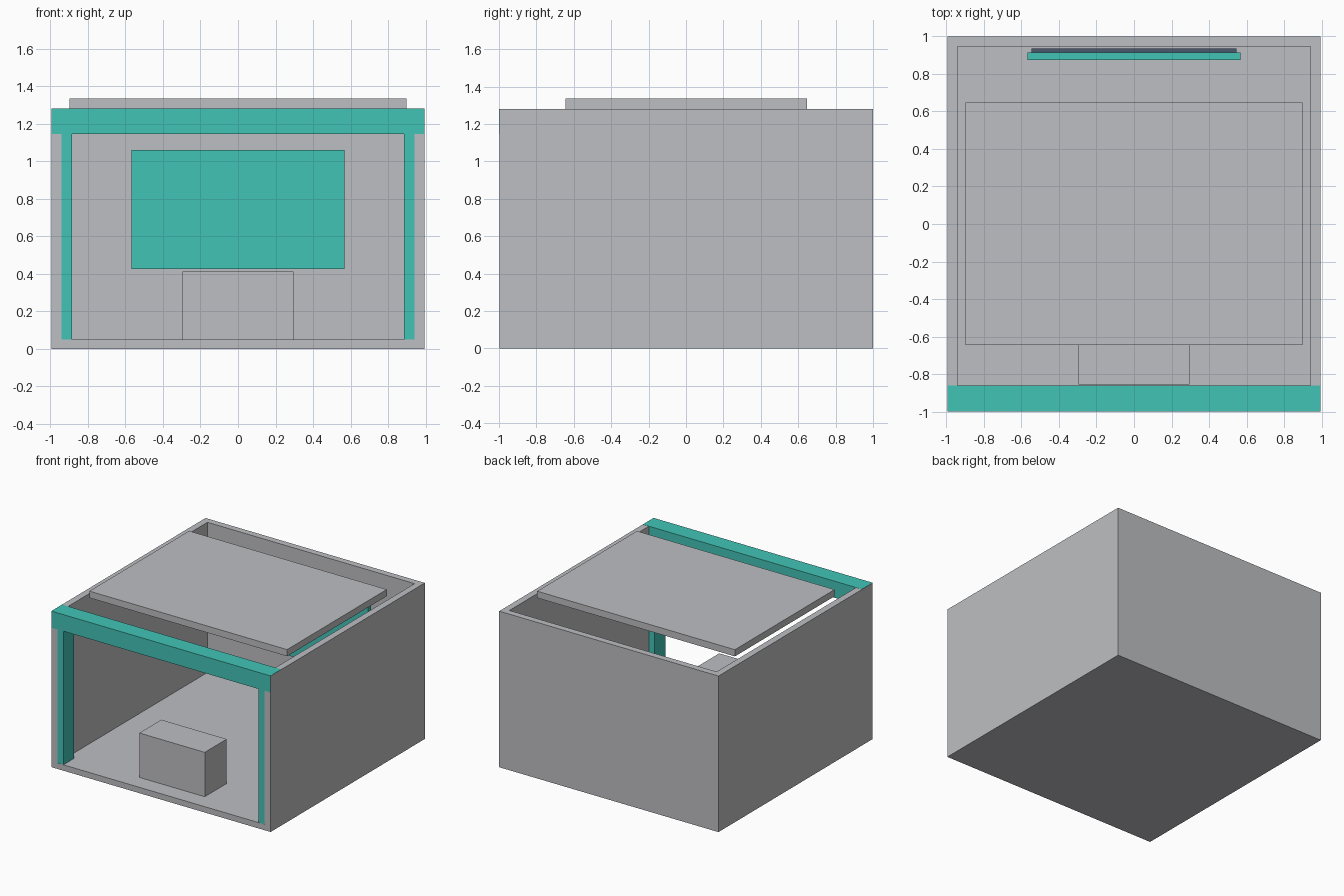
import bpy
import bmesh

if "Cube" in bpy.data.objects:
    bpy.data.objects.remove(bpy.data.objects["Cube"])


def material(name, rgb):
    m = bpy.data.materials.new(name)
    m.diffuse_color = (*rgb, 1.0)
    m.use_nodes = True
    m.node_tree.nodes["Principled BSDF"].inputs["Base Color"].default_value = m.diffuse_color
    return m


GREY = material("light_grey", (0.515, 0.521, 0.540))
TEAL = material("teal", (0.054, 0.552, 0.468))
SLATE = material("dark_slate", (0.065, 0.098, 0.156))


def box(name, mat, xs, ys, zs):
    """Axis-aligned box from its ranges in x, y and z."""
    bm = bmesh.new()
    bmesh.ops.create_cube(bm, size=1.0)
    for v in bm.verts:
        for i, (lo, hi) in enumerate((xs, ys, zs)):
            v.co[i] = hi if v.co[i] > 0 else lo
    mesh = bpy.data.meshes.new(name)
    bm.to_mesh(mesh)
    bm.free()
    mesh.materials.append(mat)
    ob = bpy.data.objects.new(name, mesh)
    bpy.context.collection.objects.link(ob)
    return ob


# Room shell: floor, two side walls and a back wall, open at front and top
shell = box("room_shell", GREY, (-0.995, 0.995), (-0.998, 1.0), (0, 1.28))
cutter = box("room_cutter", GREY, (-0.94, 0.94), (-1.5, 0.946), (0.048, 2.0))
cutter.hide_render = True
cut = shell.modifiers.new("hollow", 'BOOLEAN')
cut.operation = 'DIFFERENCE'
cut.solver = 'EXACT'
cut.object = cutter
bpy.context.view_layer.objects.active = shell
bpy.ops.object.modifier_apply(modifier=cut.name)
bpy.data.objects.remove(cutter)

# Entrance frame: beam across the front and a post set into each side wall
box("front_beam", TEAL, (-0.994, 0.994), (-1.0, -0.86), (1.145, 1.281))
for side, s in (("left", -1), ("right", 1)):
    xs = sorted((s * 0.886, s * 0.994))
    box(f"{side}_post", TEAL, xs, (-0.997, -0.86), (0.001, 1.146))

# Floating ceiling panel
box("ceiling_panel", GREY, (-0.897, 0.897), (-0.645, 0.647), (1.28, 1.335))

# Wall display with its dark backing
box("display_panel", TEAL, (-0.567, 0.567), (0.875, 0.914), (0.425, 1.06))
box("display_backing", SLATE, (-0.547, 0.547), (0.914, 0.935), (0.445, 1.04))

# Reception counter standing on the floor
box("counter", GREY, (-0.297, 0.297), (-0.855, -0.57), (0.047, 0.412))
